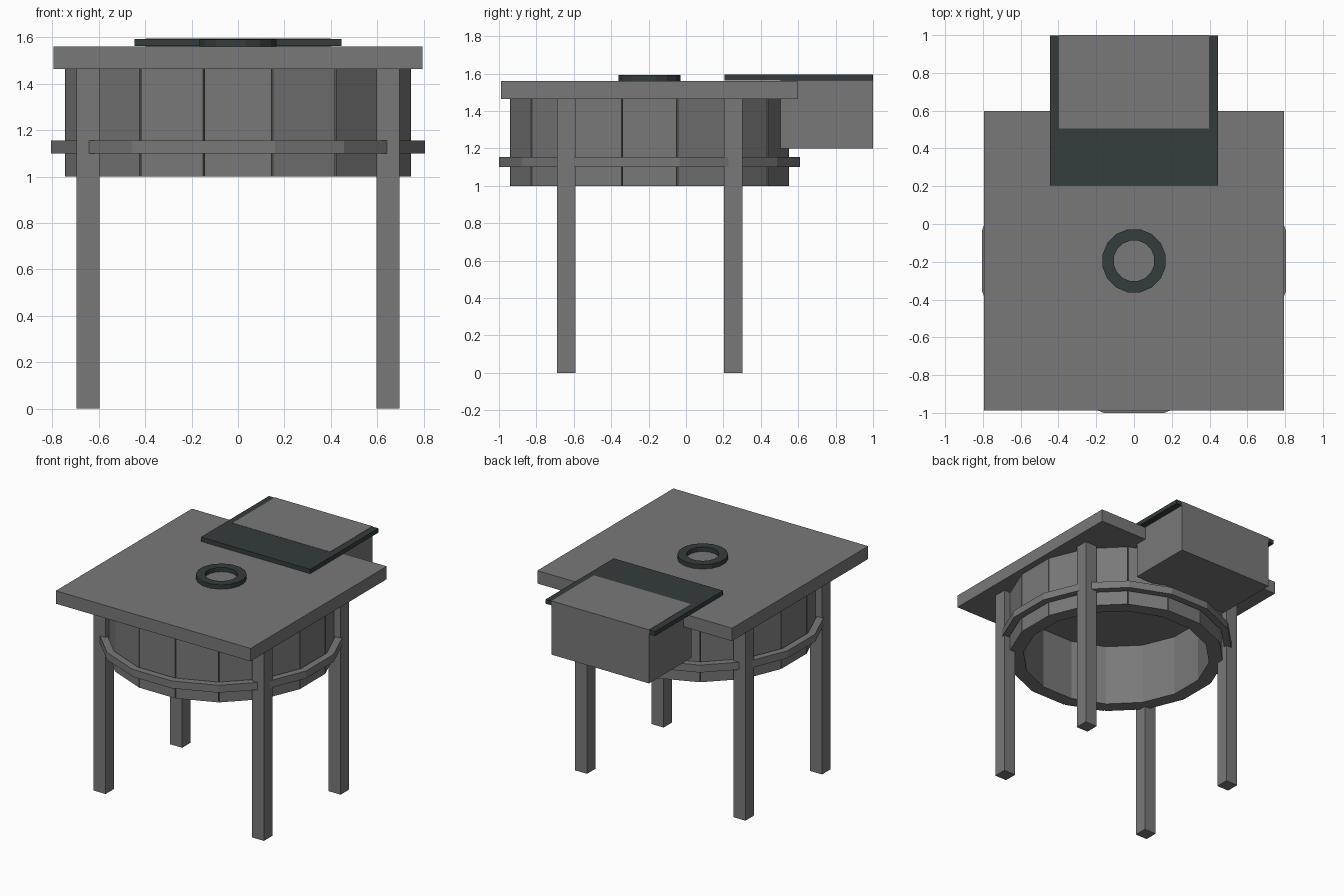
import bpy, bmesh, math
from mathutils import Matrix

if "Cube" in bpy.data.objects:
    bpy.data.objects.remove(bpy.data.objects["Cube"], do_unlink=True)


def material(name, rgb):
    m = bpy.data.materials.new(name)
    m.use_nodes = True
    m.diffuse_color = (*rgb, 1)
    m.node_tree.nodes["Principled BSDF"].inputs["Base Color"].default_value = (*rgb, 1)
    return m


GREY = material("stone grey", (0.19, 0.19, 0.195))
DARK = material("dark slate", (0.034, 0.046, 0.046))
CY = -0.195          # y of the table's centre
SIDES = 16
STEP = 2 * math.pi / SIDES


def finish(name, bm, mat):
    bmesh.ops.recalc_face_normals(bm, faces=bm.faces)
    mesh = bpy.data.meshes.new(name)
    bm.to_mesh(mesh)
    bm.free()
    mesh.materials.append(mat)
    ob = bpy.data.objects.new(name, mesh)
    bpy.context.collection.objects.link(ob)
    return ob


def add_box(bm, x, y, z, turn=0.0):
    """Box from (min, max) ranges, turned about z before placing."""
    centre = [(a + b) / 2 for a, b in (x, y, z)]
    size = [b - a for a, b in (x, y, z)]
    mat = Matrix.Rotation(turn, 4, 'Z') @ Matrix.Translation(centre) @ Matrix.Diagonal((*size, 1))
    bmesh.ops.create_cube(bm, size=1, matrix=mat)


def box(name, x, y, z, mat):
    bm = bmesh.new()
    add_box(bm, x, y, z)
    return finish(name, bm, mat)


def ring(name, inner, outer, z0, z1, mat):
    """Square-section ring with a flat side to the front."""
    bm = bmesh.new()
    section = [(inner, z0), (outer, z0), (outer, z1), (inner, z1)]
    loops = []
    for i in range(SIDES):
        a = (i + 0.5) * STEP
        loops.append([bm.verts.new((r * math.cos(a), r * math.sin(a), z)) for r, z in section])
    for i in range(SIDES):
        p, q = loops[i], loops[(i + 1) % SIDES]
        for k in range(4):
            n = (k + 1) % 4
            bm.faces.new((p[k], q[k], q[n], p[n]))
    ob = finish(name, bm, mat)
    ob.location.y = CY
    return ob


# Table top and legs
box("table_top", (-0.795, 0.795), (CY - 0.793, CY + 0.793), (1.465, 1.56), GREY)
for sx, side in ((1, "left"), (-1, "right")):
    for sy, end in ((-1, "front"), (1, "back")):
        x = sorted((sx * 0.597, sx * 0.696))
        y = sorted((CY + sy * 0.397, CY + sy * 0.496))
        box(f"{end}_{side}_leg", x, y, (0, 1.465), GREY)

# Open drum made of upright planks
bm = bmesh.new()
for i in range(SIDES):
    add_box(bm, (0.645, 0.745), (-0.145, 0.145), (1.0, 1.465), i * STEP)
drum = finish("drum_planks", bm, GREY)
drum.location.y = CY

# Hoop around the drum
corner = 1 / math.cos(STEP / 2)
ring("drum_hoop", 0.755 * corner, 0.805 * corner, 1.10, 1.155, GREY)

# Rim of the hole in the table top
ring("top_ring", 0.109, 0.17, 1.56, 1.592, DARK)

# Rear box and the plate round its top
box("rear_plate", (-0.446, 0.446), (0.205, 0.998), (1.562, 1.594), DARK)
box("rear_box", (-0.398, 0.398), (0.505, 1.0), (1.2, 1.596), GREY)
